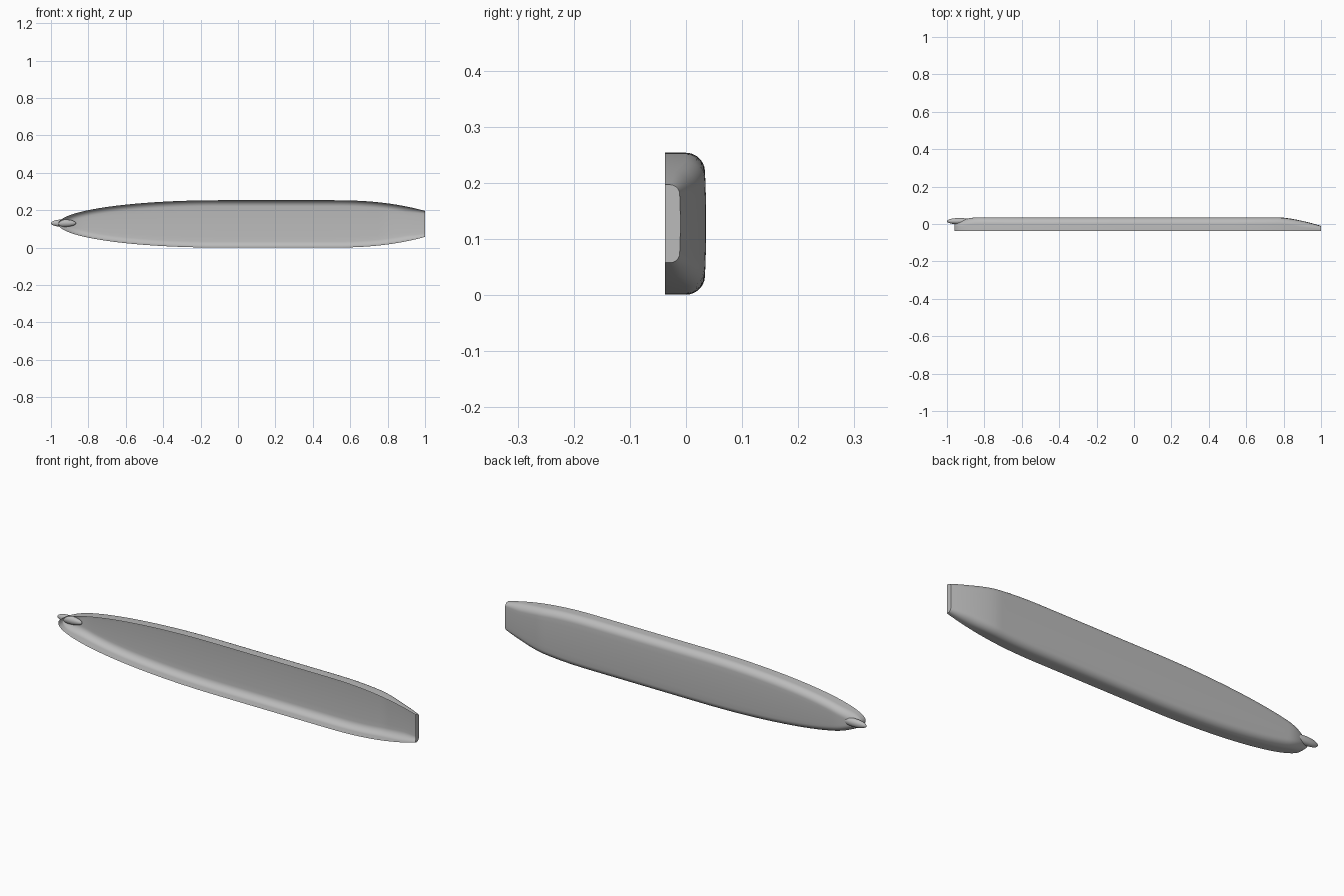
import bpy, bmesh, math

cube = bpy.data.objects.get("Cube")
if cube:
    bpy.data.objects.remove(cube, do_unlink=True)

grey = bpy.data.materials.new("plain_grey")
grey.use_nodes = True
grey.diffuse_color = (0.5, 0.5, 0.5, 1)
grey.node_tree.nodes["Principled BSDF"].inputs["Base Color"].default_value = (0.5, 0.5, 0.5, 1)

MID_Z, RIM_Y, BOTTOM_Y = 0.127, -0.037, 0.036
BOW_X, BEAM = -0.96, 0.1265


def half_beam(x):
    """Half width of the hull: elliptical bow, gently tapered stern."""
    if x < -0.1:
        t = min(1, (-0.1 - x) / (-0.1 - BOW_X))
        return BEAM * math.sqrt(1 - t * t)
    t = max(0, (x - 0.5) / 0.5)
    return BEAM - 0.057 * t ** 2.4


def keel(x):
    """Depth of the bottom: raked at both ends."""
    if x < -0.83:
        return BOTTOM_Y - 0.037 * ((-0.83 - x) / 0.13) ** 2
    t = max(0, (x - 0.77) / 0.23)
    return BOTTOM_Y - 0.046 * t ** 1.5


def section(x):
    """Rounded open section from one rim across the bottom to the other."""
    h, k = half_beam(x), keel(x)
    r = min(0.032, 0.8 * h, 0.6 * (k - RIM_Y))
    side = [(h, RIM_Y)]
    for i in range(9):
        a = math.pi / 2 * i / 8
        side.append((h - r + r * math.cos(a), k - r + r * math.sin(a)))
    side += [((h - r) * f, k) for f in (0.75, 0.5, 0.25)]
    pts = side + [(0, k)] + [(-w, y) for w, y in reversed(side)]
    rise = 0.004 * h / BEAM
    return [(x, y - (rise * (w / h) ** 2 if h > 0 and y > RIM_Y else 0), MID_Z + w)
            for w, y in pts]


# Hull shell, lofted from bow to stern and closed by the transom
stations = [-0.1 + (BOW_X + 0.1) * math.cos(math.pi / 2 * i / 40) for i in range(41)]
stations += [0.2, 0.5] + [0.5 + 0.5 * i / 24 for i in range(1, 25)]
bm = bmesh.new()
rows = [[bm.verts.new(p) for p in section(x)] for x in stations]
for a, b in zip(rows, rows[1:]):
    for i in range(len(a) - 1):
        bm.faces.new((a[i], a[i + 1], b[i + 1], b[i]))
bm.faces.new(rows[-1])
bmesh.ops.remove_doubles(bm, verts=bm.verts, dist=0.00005)
bmesh.ops.recalc_face_normals(bm, faces=bm.faces)
# Make sure the bottom faces outward
bm.normal_update()
if sum(f.normal.y * f.calc_area() for f in bm.faces) < 0:
    bmesh.ops.reverse_faces(bm, faces=bm.faces)
mesh = bpy.data.meshes.new("hull")
bm.to_mesh(mesh)
bm.free()
hull = bpy.data.objects.new("hull", mesh)
bpy.context.collection.objects.link(hull)

# Bulb piercing the bow
bpy.ops.mesh.primitive_uv_sphere_add(segments=32, ring_count=20, radius=1,
                                     location=(-0.933, 0.015, 0.131),
                                     rotation=(0, math.pi / 2, 0))
bulb = bpy.context.object
bulb.name = "bow_bulb"
bulb.scale = (0.02, 0.017, 0.067)

for ob in (hull, bulb):
    ob.data.materials.append(grey)
    bpy.ops.object.select_all(action='DESELECT')
    ob.select_set(True)
    bpy.context.view_layer.objects.active = ob
    bpy.ops.object.shade_smooth_by_angle(angle=math.radians(40))
